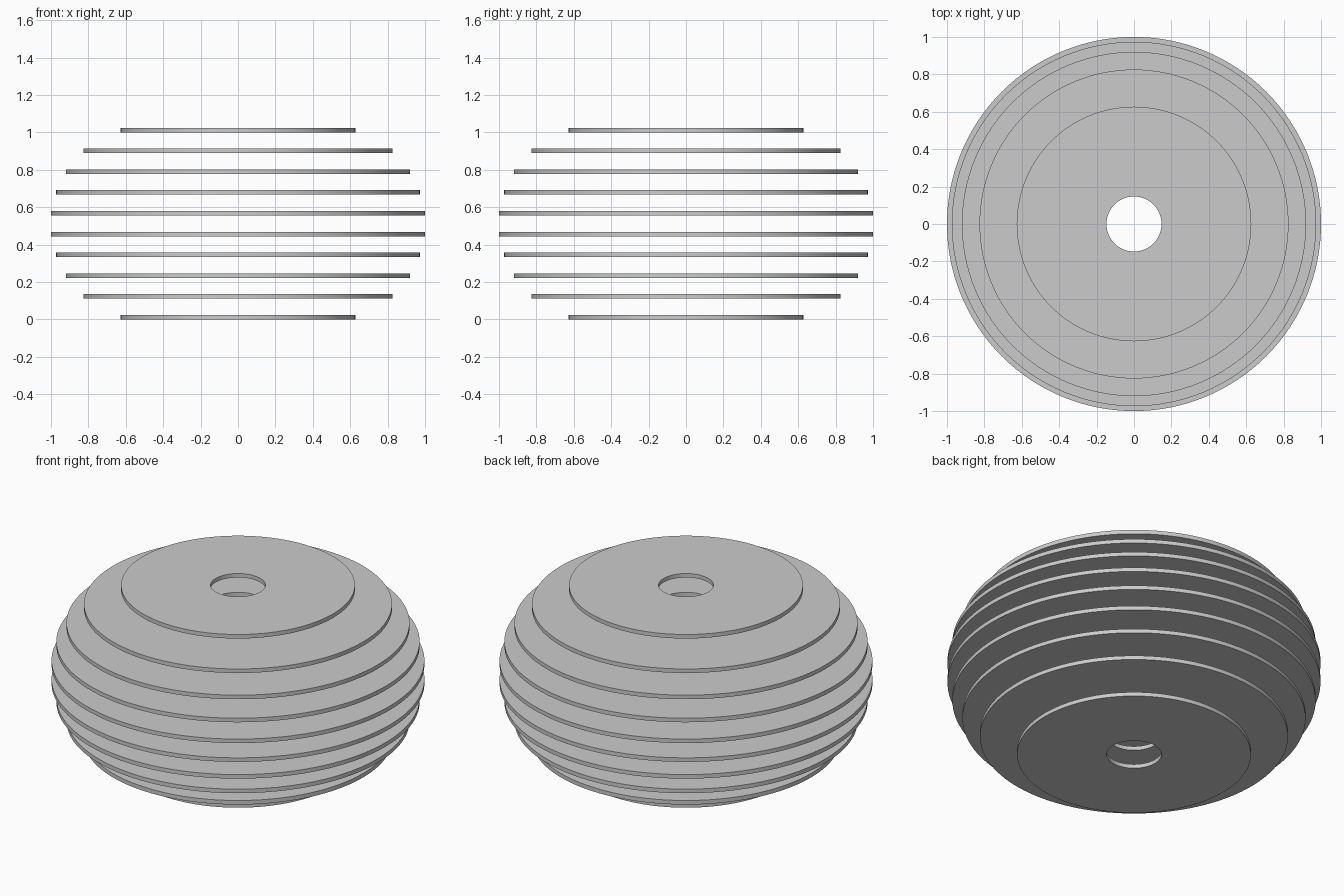
import bpy
import bmesh
import math

cube = bpy.data.objects.get("Cube")
if cube:
    bpy.data.objects.remove(cube, do_unlink=True)

# Single plain grey
GREY = (0.6, 0.6, 0.6, 1.0)
grey = bpy.data.materials.new("plain_grey")
grey.use_nodes = True
grey.diffuse_color = GREY
grey.node_tree.nodes["Principled BSDF"].inputs["Base Color"].default_value = GREY

SIDES = 128
HOLE = 0.147
THICK = 0.024
PITCH = 0.1112
HALF_RADII = [0.627, 0.826, 0.92, 0.974, 1.0]


def make_disc(name, radius, base):
    """Flat disc with a round central hole, swept from a rectangular section."""
    bm = bmesh.new()
    section = [(HOLE, 0), (radius, 0), (radius, THICK), (HOLE, THICK)]
    rings = []
    for r, z in section:
        ring = []
        for i in range(SIDES):
            a = math.tau * i / SIDES
            ring.append(bm.verts.new((r * math.cos(a), r * math.sin(a), z)))
        rings.append(ring)
    for k, ring in enumerate(rings):
        after = rings[(k + 1) % len(rings)]
        for i in range(SIDES):
            j = (i + 1) % SIDES
            bm.faces.new((ring[i], ring[j], after[j], after[i]))
    bmesh.ops.recalc_face_normals(bm, faces=bm.faces)
    mesh = bpy.data.meshes.new(name)
    bm.to_mesh(mesh)
    bm.free()
    mesh.materials.append(grey)
    disc = bpy.data.objects.new(name, mesh)
    disc.location.z = base
    bpy.context.collection.objects.link(disc)
    return disc


# Stack of evenly spaced discs, symmetric about the middle
bpy.ops.object.select_all(action="DESELECT")
for n, radius in enumerate(HALF_RADII + HALF_RADII[::-1]):
    disc = make_disc(f"disc_{n + 1}", radius, n * PITCH)
    disc.select_set(True)
    bpy.context.view_layer.objects.active = disc

# Round rims, crisp edges
bpy.ops.object.shade_smooth_by_angle(angle=math.radians(30))
